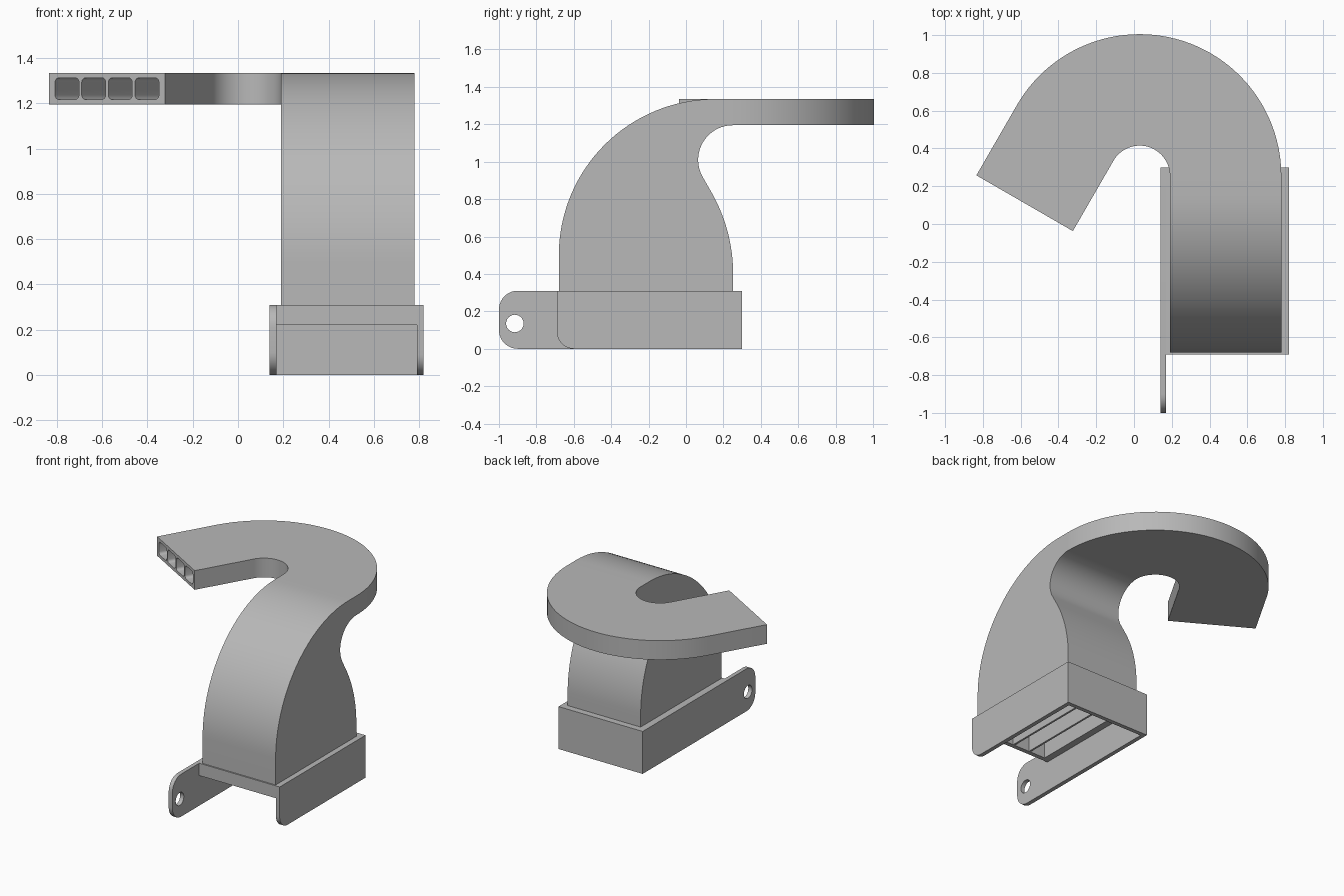
import bpy, bmesh
from math import sin, cos, radians

cube = bpy.data.objects.get("Cube")
if cube:
    bpy.data.objects.remove(cube, do_unlink=True)

grey = bpy.data.materials.new("light_grey")
grey.use_nodes = True
grey.diffuse_color = (0.48, 0.48, 0.48, 1)
grey.node_tree.nodes["Principled BSDF"].inputs["Base Color"].default_value = grey.diffuse_color


def loft(name, rings):
    """Closed solid through matching rings of points."""
    bm = bmesh.new()
    loops = [[bm.verts.new(p) for p in ring] for ring in rings]
    n = len(loops[0])
    for a, b in zip(loops, loops[1:]):
        for i in range(n):
            j = (i + 1) % n
            bm.faces.new((a[i], a[j], b[j], b[i]))
    bm.faces.new(loops[0][::-1])
    bm.faces.new(loops[-1])
    bmesh.ops.recalc_face_normals(bm, faces=bm.faces)
    mesh = bpy.data.meshes.new(name)
    bm.to_mesh(mesh)
    bm.free()
    mesh.materials.append(grey)
    obj = bpy.data.objects.new(name, mesh)
    bpy.context.collection.objects.link(obj)
    return obj


def slab(name, profile, x0, x1):
    """Side profile (y, z) extruded along x."""
    return loft(name, [[(x, y, z) for y, z in profile] for x in (x0, x1)])


def arc(cx, cy, r, a0, a1, steps):
    angles = [radians(a0 + (a1 - a0) * i / steps) for i in range(steps + 1)]
    return [(cx + r * cos(a), cy + r * sin(a)) for a in angles]


def rounded(x0, y0, x1, y1, radii, steps=10):
    """Rectangle with radii for corners: low-low, high-low, high-high, low-high."""
    pts = []
    corners = ((x0, y0, 1, 1), (x1, y0, -1, 1), (x1, y1, -1, -1), (x0, y1, 1, -1))
    for k, (x, y, sx, sy) in enumerate(corners):
        r = radii[k]
        if r:
            pts += arc(x + sx * r, y + sy * r, r, 180 + 90 * k, 270 + 90 * k, steps)
        else:
            pts.append((x, y))
    return pts


def activate(obj):
    bpy.ops.object.select_all(action='DESELECT')
    obj.select_set(True)
    bpy.context.view_layer.objects.active = obj


def cut(obj, cutters):
    for c in cutters:
        c.hide_render = True
        mod = obj.modifiers.new("cut", 'BOOLEAN')
        mod.operation, mod.solver, mod.object = 'DIFFERENCE', 'EXACT', c
        activate(obj)
        bpy.ops.object.modifier_apply(modifier=mod.name)


WALL = 0.022             # duct wall thickness
X0, X1 = 0.19, 0.78      # duct sides
BX, BY = 0.03, 0.255     # centre of the flat bend
MID = (X0 + X1) / 2
TOP, UNDER = 1.335, 1.195
lanes = [(i - 1.5) * 0.136 for i in range(4)]
HALF = 0.061             # half width of one air channel


def duct_profile(inset, bottom, end):
    pts = [(-0.68 + inset, bottom)]
    pts += arc(0.155, 0.5, 0.835 - inset, 180, 90, 32)
    pts += [(end, TOP - inset), (end, UNDER + inset)]
    pts += arc(0.25, 1.01, 0.185 + inset, 90, 210, 24)
    pts += arc(-0.628, 0.4, 0.88 - inset, 30, 0, 16)
    pts.append((0.252 - inset, bottom))
    return pts


def bend(name, section, lead, tail):
    """Sweep a section (radius, z) round the bend, then along the straight outlet."""
    stations = [(0, -lead)] if lead else []
    stations += [(a, 0) for a in range(0, 151, 3)] + [(150, tail)]
    rings = []
    for a, t in stations:
        c, s = cos(radians(a)), sin(radians(a))
        rings.append([(BX + r * c - t * s, BY + r * s + t * c, z) for r, z in section])
    return loft(name, rings)


# Rising duct and flat curved outlet
duct = slab("rising_duct", duct_profile(0, 0.31, BY), X0, X1)
outlet = bend("curved_outlet",
              [(X0 - BX, UNDER), (X1 - BX, UNDER), (X1 - BX, TOP), (X0 - BX, TOP)], 0, 0.43)

# Mounting collar: top plate, back wall and two side plates
collar = slab("collar_plate", [(-0.69, 0.22), (0.27, 0.22), (0.27, 0.31), (-0.69, 0.31)], 0.17, 0.79)
back = slab("collar_back_wall", [(0.27, 0), (0.3, 0), (0.3, 0.31), (0.27, 0.31)], 0.17, 0.79)
side = slab("left_side_plate", rounded(-0.69, 0, 0.3, 0.31, (0.09, 0, 0, 0)), 0.79, 0.82)
lug = slab("right_mounting_plate", rounded(-1, 0, 0.3, 0.31, (0.1, 0, 0, 0.1)), 0.14, 0.17)

# Four air channels and the bolt hole
risers, bends = [], []
for x in lanes:
    risers.append(slab("riser_cutter", duct_profile(WALL, 0.15, 0.28), MID + x - HALF, MID + x + HALF))
    r = MID - BX + x
    section = rounded(r - HALF, UNDER + WALL, r + HALF, TOP - WALL, (0.02,) * 4, 4)
    bends.append(bend("outlet_cutter", section, 0.02, 0.48))
hole = slab("hole_cutter", arc(-0.915, 0.135, 0.047, 0, 345, 23), 0.1, 0.2)

cut(duct, risers)
cut(collar, risers)
cut(outlet, bends)
cut(lug, [hole])
for c in risers + bends + [hole]:
    bpy.data.objects.remove(c, do_unlink=True)

for obj in (duct, outlet, collar, back, side, lug):
    activate(obj)
    bpy.ops.object.shade_smooth_by_angle(angle=radians(30))
